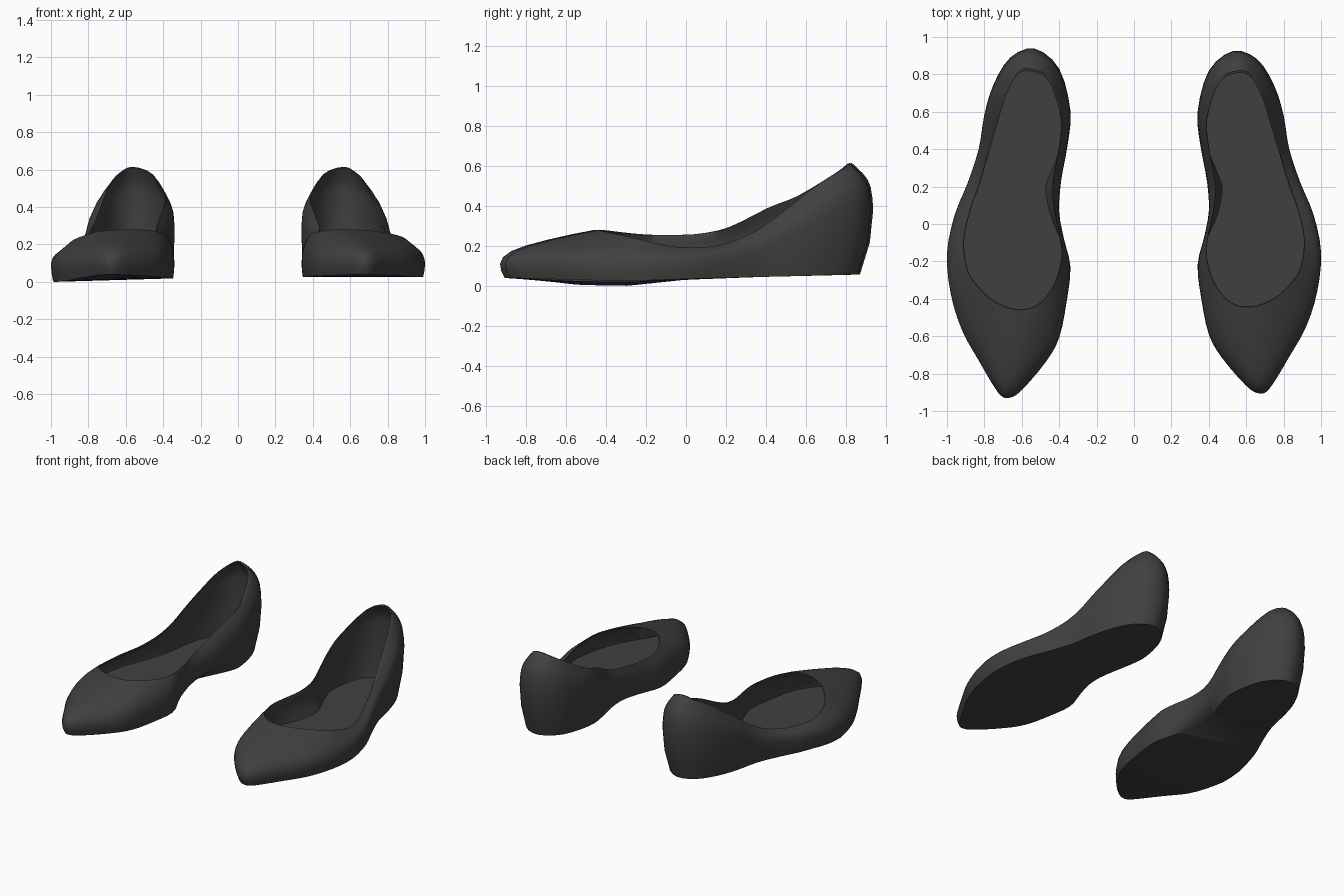
import bpy
import bmesh
from mathutils import Vector

if "Cube" in bpy.data.objects:
    bpy.data.objects.remove(bpy.data.objects["Cube"])

black = bpy.data.materials.new("charcoal_leather")
black.diffuse_color = (0.052, 0.052, 0.052, 1)
black.use_nodes = True
black.node_tree.nodes["Principled BSDF"].inputs["Base Color"].default_value = black.diffuse_color

# Widest outline of the shoe: toe, inner side, heel, outer side (x, y)
OUTLINE = [(.665, -.905), (.595, -.86), (.47, -.715), (.40, -.59), (.36, -.40), (.34, -.22),
           (.375, -.07), (.40, .07), (.39, .23), (.355, .42), (.34, .60), (.40, .82),
           (.53, .925), (.66, .88), (.75, .74), (.80, .58), (.83, .40), (.89, .22),
           (.96, .05), (1.0, -.15), (.98, -.36), (.92, -.55), (.83, -.71), (.725, -.88)]

# Edge of the foot opening, in the same order (x, y, z)
RIM = [(.58, -.443, .28), (.53, -.428, .28), (.48, -.39, .277), (.43, -.32, .268),
       (.40, -.24, .26), (.385, -.15, .255), (.40, -.04, .255), (.425, .08, .262),
       (.435, .22, .295), (.40, .41, .39), (.388, .57, .455), (.455, .77, .575),
       (.56, .82, .615), (.627, .795, .588), (.685, .69, .525), (.735, .53, .405),
       (.785, .36, .28), (.83, .21, .215), (.88, .07, .193), (.912, -.09, .20),
       (.89, -.24, .235), (.83, -.33, .255), (.75, -.40, .27), (.66, -.438, .278)]

# Height tables along the length (y, z)
WIDEST = [(-.93, .11), (-.3, .09), (.1, .11), (.4, .19), (.6, .29), (.93, .38)]
SOLE = [(-.9, .04), (-.5, .028), (-.25, .025), (0, .034), (.4, .045), (.86, .057)]
SOLE_WORN = [(-.9, .04), (-.52, .004), (-.28, .0), (0, .03), (.4, .045), (.86, .055)]
INSOLE = [(-.8, .07), (-.1, .075), (.4, .085), (.85, .10)]


def height(table, y):
    if y <= table[0][0]:
        return table[0][1]
    for (y0, z0), (y1, z1) in zip(table, table[1:]):
        if y <= y1:
            return z0 + (z1 - z0) * (y - y0) / (y1 - y0)
    return table[-1][1]


def ramp(value, start, end):
    return min(1, max(0, (value - start) / (end - start)))


def smooth_loop(points, steps=3):
    """Closed Catmull-Rom curve through the points."""
    out, n = [], len(points)
    for i in range(n):
        a, b, c, d = (points[(i + k) % n] for k in (-1, 0, 1, 2))
        for s in range(steps):
            t = s / steps
            out.append(0.5 * (2 * b + (c - a) * t + (2 * a - 5 * b + 4 * c - d) * t * t
                              + (3 * b - a - 3 * c + d) * t ** 3))
    return out


def blend(lower, upper, side, rise, toe_rise=None):
    """Ring between two rings; the rise may be gentler towards the toe."""
    out = []
    for a, b in zip(lower, upper):
        r = rise
        if toe_rise is not None:
            r = toe_rise + (rise - toe_rise) * ramp(a.y, -.5, 0)
        out.append(Vector((a.x + (b.x - a.x) * side, a.y + (b.y - a.y) * side,
                           a.z + (b.z - a.z) * r)))
    return out


def shrink(ring, front, back, drop=0):
    out = []
    for p in ring:
        f = front + (back - front) * ramp(p.y, .2, .6)
        out.append(Vector((p.x + (.61 - p.x) * f, p.y * (1 - f), p.z - drop)))
    return out


def on_table(ring, table):
    return [Vector((p.x, p.y, height(table, p.y))) for p in ring]


def pinch(ring, amount, middle, reach, lift=0):
    """Pull the inner side of the waist inwards and up."""
    for p in ring:
        if p.x < .55:
            f = max(0, 1 - abs(p.y - middle) / reach)
            p.x += amount * f
            p.z += lift * f


def build_shoe(name, mirror, stretch, shift, worn):
    wide = smooth_loop([Vector((x, y, height(WIDEST, y))) for x, y in OUTLINE])
    rim = smooth_loop([Vector(p) for p in RIM])
    sole = on_table(shrink(wide, .025, .07), SOLE)
    if worn:  # the outer edge of this sole sits lower
        for p in sole:
            p.z += (height(SOLE_WORN, p.y) - p.z) * (.3 + .7 * ramp(p.x, .65, .92))
    pinch(sole, .075 if worn else .02, .15, .33, .025 if worn else 0)
    shoulder = blend(wide, rim, .12, .5, .38)
    upper = blend(wide, rim, .5, .79, .71)
    lip = shrink(rim, .01, .015, .004)
    insole = on_table(shrink(wide, .08, .11), INSOLE)
    pinch(insole, .065, .2, .28)
    # Sole, outside wall, rolled lip, lining, insole
    rings = [sole, blend(sole, wide, .75, .5), wide, blend(wide, rim, .03, .25, .2),
             shoulder, blend(wide, rim, .27, .66, .54), upper, blend(wide, rim, .77, .91, .88),
             rim, lip,
             shrink(upper, .03, .03, .015), shrink(shoulder, .05, .05, .015), insole]
    if worn:  # the upper of this shoe sags a little along its outer side
        for ring in rings[3:12]:
            for p in ring:
                p.z -= .02 * ramp(p.x, .75, .92) * ramp(-p.y, -.05, .2)

    bm = bmesh.new()
    rows = [[bm.verts.new((p.x * mirror, p.y * stretch + shift, p.z)) for p in r]
            for r in rings]
    n = len(wide)
    for a, b in zip(rows, rows[1:]):
        for i in range(n):
            j = (i + 1) % n
            bm.faces.new((a[i], a[j], b[j], b[i]))
    # Close the sole and insole with strips running across the shoe
    for row in (rows[0], rows[-1]):
        for i in range(n // 2):
            quad = [row[i], row[i + 1], row[(n - i - 1) % n], row[(n - i) % n]]
            bm.faces.new(list(dict.fromkeys(quad)))
    bmesh.ops.recalc_face_normals(bm, faces=bm.faces)

    mesh = bpy.data.meshes.new(name)
    bm.to_mesh(mesh)
    bm.free()
    mesh.materials.append(black)
    shoe = bpy.data.objects.new(name, mesh)
    bpy.context.collection.objects.link(shoe)
    bpy.ops.object.select_all(action='DESELECT')
    shoe.select_set(True)
    bpy.context.view_layer.objects.active = shoe
    bpy.ops.object.shade_smooth_by_angle(angle=0.8)


build_shoe("shoe_positive_x", 1, 1.0, 0, False)
build_shoe("shoe_negative_x", -1, 1.02, -.006, True)
